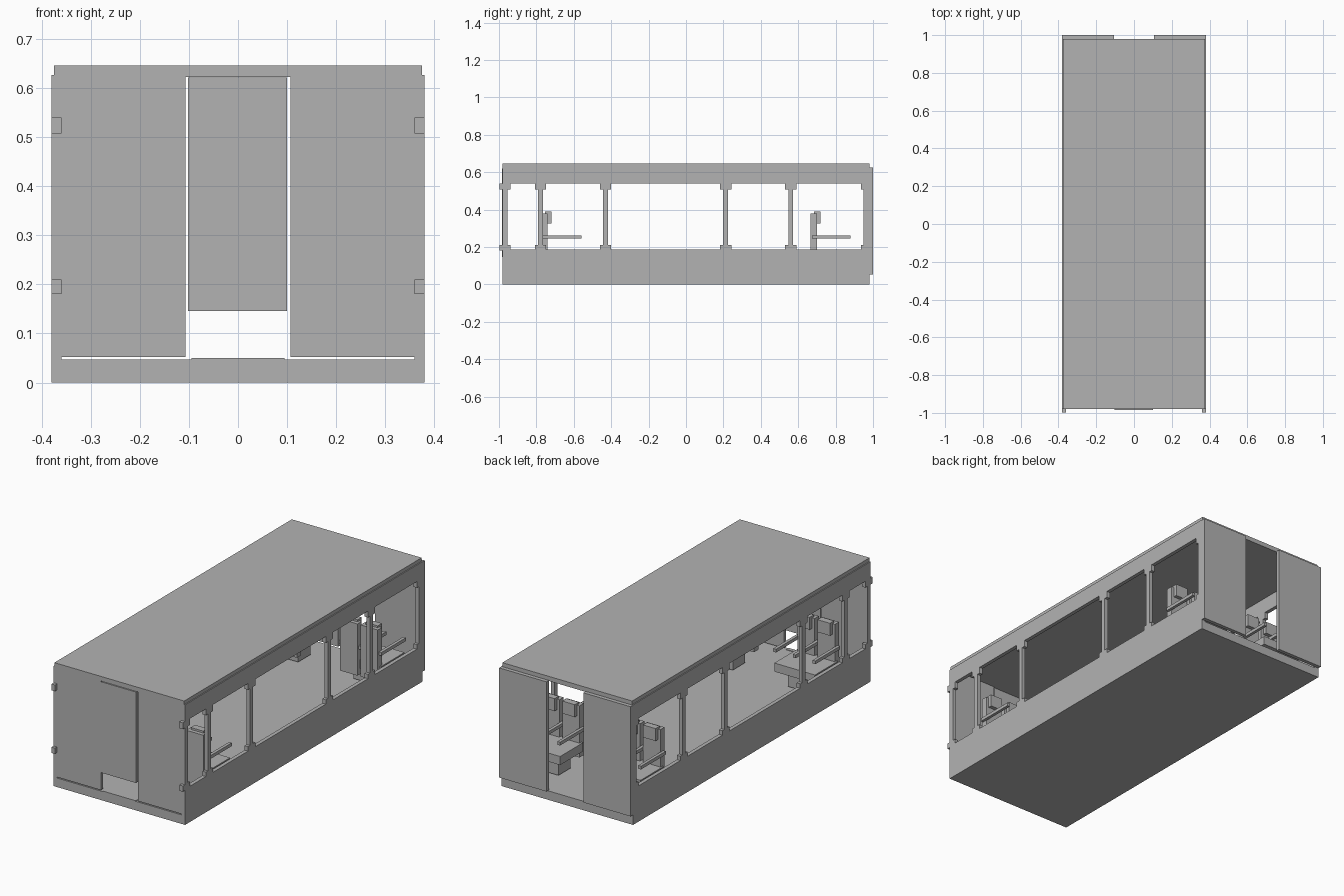
import bpy
import bmesh
from mathutils import Matrix, Vector

cube = bpy.data.objects.get("Cube")
if cube:
    bpy.data.objects.remove(cube, do_unlink=True)

grey = bpy.data.materials.new("plain_grey")
grey.use_nodes = True
colour = (0.45, 0.45, 0.45, 1)
grey.diffuse_color = colour
grey.node_tree.nodes["Principled BSDF"].inputs["Base Color"].default_value = colour


def part(name, boxes, mirror=False):
    """One object made of boxes (x0, x1, y0, y1, z0, z1), optionally mirrored in x."""
    bm = bmesh.new()
    for x0, x1, y0, y1, z0, z1 in boxes:
        centre = Vector((x0 + x1, y0 + y1, z0 + z1)) / 2
        size = Matrix.Diagonal((x1 - x0, y1 - y0, z1 - z0, 1))
        bmesh.ops.create_cube(bm, size=1, matrix=Matrix.Translation(centre) @ size)
    mesh = bpy.data.meshes.new(name)
    bm.to_mesh(mesh)
    bm.free()
    mesh.materials.append(grey)
    obj = bpy.data.objects.new(name, mesh)
    bpy.context.collection.objects.link(obj)
    if mirror:
        obj.modifiers.new("mirror", "MIRROR").use_axis[0] = True
    return obj


END = 0.98             # end of the body
IN, OUT = 0.36, 0.38   # side wall thickness
SILL, HEAD = 0.187, 0.54

# Floor, threshold and roof
part("floor", [(-IN, IN, -END, END, 0, 0.047)])
part("threshold", [(-0.095, 0.095, -END, -0.96, 0.047, 0.05)])
part("roof", [(-0.375, 0.375, -END, END, 0.622, 0.646)])

# Side walls with window bands
part("side_wall", [(IN, OUT, -END, END, 0, SILL),
                   (IN, OUT, -END, END, HEAD, 0.627)], mirror=True)

# Window pillars with corner brackets
pillars = [-0.968, -0.778, -0.43, 0.212, 0.56]
posts, brackets = [], []
for y in pillars:
    posts.append((IN, OUT, y - 0.013, y + 0.013, SILL, HEAD))
    for z0, z1 in ((0.18, 0.21), (0.507, HEAD)):
        brackets.append((IN, OUT, y - 0.03, y + 0.03, z0, z1))
posts.append((IN, OUT, 0.95, END, SILL, HEAD))
for z0, z1 in ((0.18, 0.21), (0.507, HEAD)):
    brackets.append((IN, OUT, 0.935, END, z0, z1))
part("window_pillars", posts, mirror=True)
part("window_brackets", brackets, mirror=True)

# Front bulkhead, header and raised door
part("front_bulkhead", [(0.107, IN, -END, -0.96, 0.052, 0.622)], mirror=True)
part("front_door", [(-0.102, 0.1, -0.985, -0.965, 0.146, 0.621)])

# Rear panels beside the open doorway
part("rear_panel", [(0.107, OUT, END, 1, 0.052, 0.625)], mirror=True)

# Paired seats on both sides, in two rows
for row, y in (("front", -0.775), ("rear", 0.665)):
    part(row + "_seat_cushion",
         [(0.115, 0.35, y + 0.02, y + 0.21, 0.14, 0.185)], mirror=True)
    part(row + "_seat_pedestal",
         [(0.16, 0.3, y + 0.06, y + 0.16, 0.055, 0.14)], mirror=True)
    backs, heads = [], []
    for x in (0.175, 0.292):
        backs.append((x - 0.05, x + 0.05, y, y + 0.035, 0.11, 0.38))
        heads.append((x - 0.036, x + 0.036, y + 0.02, y + 0.055, 0.325, 0.39))
    part(row + "_seat_back", backs, mirror=True)
    part(row + "_headrest", heads, mirror=True)
    part(row + "_armrest",
         [(x - 0.008, x + 0.008, y + 0.01, y + 0.215, 0.245, 0.262)
          for x in (0.12, 0.233, 0.348)], mirror=True)
